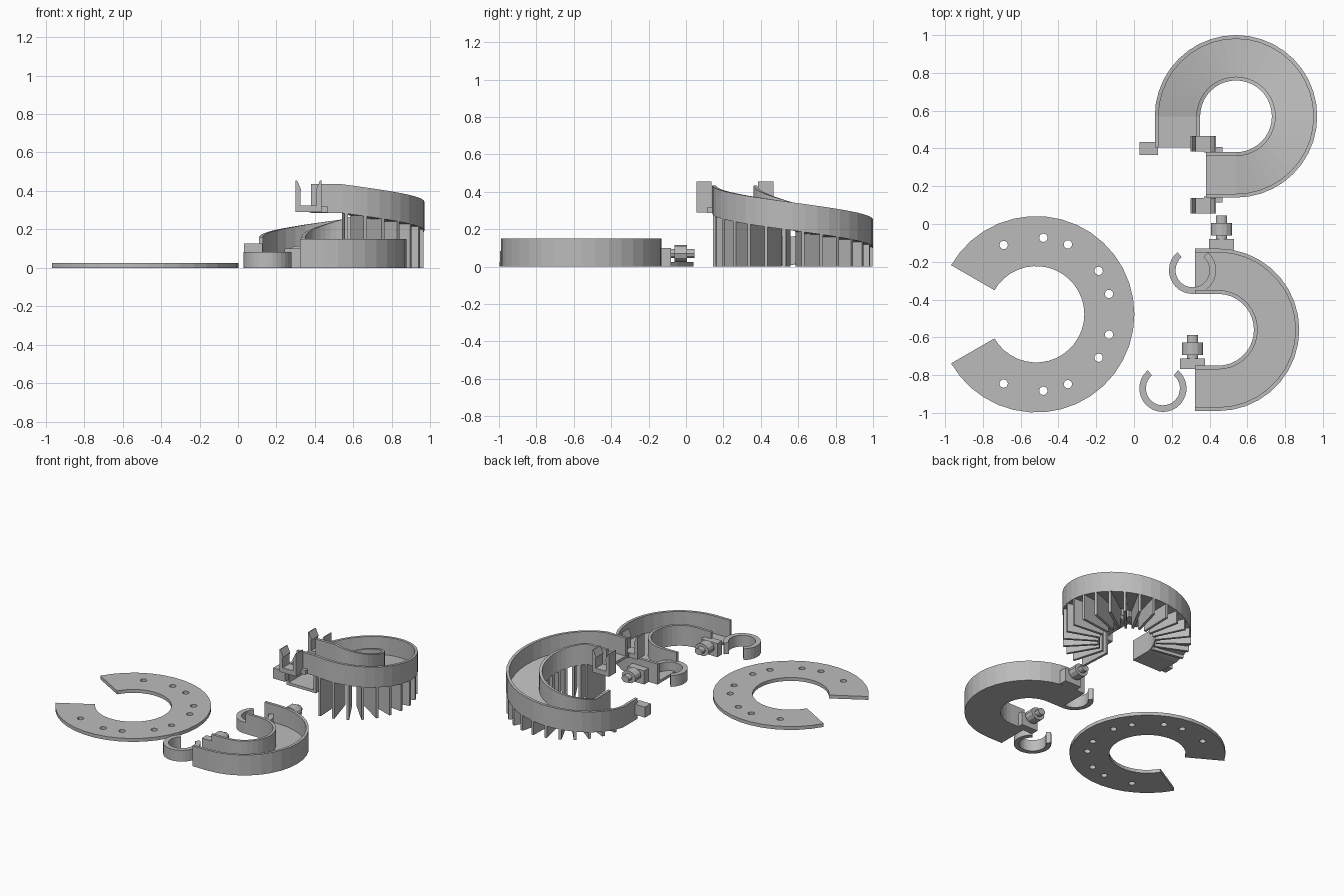
import bpy, bmesh
from math import sin, cos, radians, pi
from mathutils import Matrix, Vector

if "Cube" in bpy.data.objects:
    bpy.data.objects.remove(bpy.data.objects["Cube"], do_unlink=True)

grey = bpy.data.materials.new("plain grey")
grey.use_nodes = True
grey.diffuse_color = (0.5, 0.5, 0.5, 1)
grey.node_tree.nodes["Principled BSDF"].inputs["Base Color"].default_value = (0.5, 0.5, 0.5, 1)


def finish(bm, name):
    """Turn a bmesh into a named grey object."""
    bmesh.ops.recalc_face_normals(bm, faces=bm.faces)
    mesh = bpy.data.meshes.new(name)
    bm.to_mesh(mesh)
    bm.free()
    mesh.materials.append(grey)
    ob = bpy.data.objects.new(name, mesh)
    bpy.context.collection.objects.link(ob)
    return ob


def sweep(name, path, section):
    """Sweep a closed (radius, height) section along (x, y, z, angle) stations."""
    bm = bmesh.new()
    rings = []
    for x, y, z, a in path:
        rings.append([bm.verts.new((x + r * cos(a), y + r * sin(a), z + h)) for r, h in section])
    n = len(section)
    for a, b in zip(rings, rings[1:]):
        for i in range(n):
            bm.faces.new((a[i], a[(i + 1) % n], b[(i + 1) % n], b[i]))
    bm.faces.new(rings[0])
    bm.faces.new(rings[-1][::-1])
    return finish(bm, name)


def arc(x, y, start, end, steps, z0=0, z1=0):
    return [(x, y, z0 + (z1 - z0) * i / steps, radians(start + (end - start) * i / steps))
            for i in range(steps + 1)]


def rect(r0, r1, h):
    return [(r0, 0), (r1, 0), (r1, h), (r0, h)]


def add_box(bm, lo, hi, turn=None):
    lo, hi = Vector(lo), Vector(hi)
    m = Matrix.Translation((lo + hi) / 2) @ Matrix.Diagonal((hi - lo).to_4d())
    bmesh.ops.create_cube(bm, size=1, matrix=(turn or Matrix()) @ m)


def add_cylinder(bm, matrix, radius, depth, sides):
    bmesh.ops.create_cone(bm, cap_ends=True, segments=sides, radius1=radius,
                          radius2=radius, depth=depth, matrix=matrix)


# Trough section: floor with a thin wall on each edge
INNER, OUTER, WALL, HEIGHT, FLOOR = 0.19, 0.43, 0.02, 0.15, 0.02
trough = [(INNER, 0), (OUTER, 0), (OUTER, HEIGHT), (OUTER - WALL, HEIGHT),
          (OUTER - WALL, FLOOR), (INNER + WALL, FLOOR), (INNER + WALL, HEIGHT), (INNER, HEIGHT)]

# Open flat ring with screw holes
px, py = -0.518, -0.478
plate = sweep("flat_ring", arc(px, py, -150, 150, 32), rect(0.255, 0.52, 0.025))
bm = bmesh.new()
for hx, hy in [(-0.69, 0.367), (-0.48, 0.405), (-0.35, 0.37), (-0.187, 0.23), (-0.132, 0.108)]:
    for side in (-1, 1):
        add_cylinder(bm, Matrix.Translation((hx, py + side * hy, 0)), 0.022, 0.2, 16)
cutter = finish(bm, "hole_cutter")
cutter.hide_render = True
mod = plate.modifiers.new("holes", "BOOLEAN")
mod.object = cutter
mod.solver = "EXACT"
bpy.context.view_layer.objects.active = plate
bpy.ops.object.modifier_apply(modifier=mod.name)
bpy.data.objects.remove(cutter, do_unlink=True)

# Flat half-turn trough with straight ends
cx, cy = 0.445, -0.56
bend = arc(cx, cy, -90, 90, 18)
sweep("flat_trough", [(0.322, cy, 0, -pi / 2)] + bend + [(0.322, cy, 0, pi / 2)], trough)

# Open spring clips
for name, x, y in [("front_clip", 0.153, -0.87), ("rear_clip", 0.31, -0.245)]:
    sweep(name, arc(x, y, 130, 410, 24), rect(0.09, 0.125, 0.083))

# Stud mounts: block, neck, collar and pin, all pointing back
for name, x, y in [("front_stud", 0.31, -0.767), ("rear_stud", 0.463, -0.134)]:
    bm = bmesh.new()
    add_box(bm, (x - 0.067, y, 0), (x + 0.067, y + 0.055, 0.1))
    for radius, start, end in [(0.03, 0.05, 0.18), (0.055, 0.073, 0.14)]:
        m = Matrix.Translation((x, y + (start + end) / 2, 0.07)) @ Matrix.Rotation(pi / 2, 4, "X")
        squash = Matrix.Diagonal((1, 0.82, 1, 1))
        add_cylinder(bm, m @ squash, radius, end - start, 12)
    finish(bm, name)

# Climbing spiral trough
sx, sy, low, high = 0.54, 0.57, 0.01, 0.285
climb = arc(sx, sy, 180, -90, 30, low, high)
sweep("spiral_trough", [(sx, sy - 0.165, low, pi)] + climb + [(0.38, sy, high, -pi / 2)], trough)

# Radial support fins standing under the spiral
bm = bmesh.new()
for i in range(20):
    angle = -87 + 13.5 * i
    top = high + (low - high) * (angle + 90) / 270 + 0.008
    turn = Matrix.Translation((sx, sy, 0)) @ Matrix.Rotation(radians(angle), 4, "Z")
    add_box(bm, (INNER + 0.003, -0.009, 0), (OUTER - 0.003, 0.009, top), turn)
finish(bm, "support_fins")

# Forked snap brackets at the high end
fork = [(0.067, 0), (0.067, 0.165), (0.06, 0.165), (0.038, 0.115), (0.042, 0.105), (0.042, 0.035)]
profile = fork + [(-u, v) for u, v in reversed(fork)]
for name, y, lip in [("outer_bracket", 0.055, 0.115), ("inner_bracket", 0.385, 0.378)]:
    bm = bmesh.new()
    face = bm.faces.new([bm.verts.new((0.367 + u, y, 0.29 + v)) for u, v in profile])
    grown = bmesh.ops.extrude_face_region(bm, geom=[face])
    bmesh.ops.translate(bm, vec=(0, 0.082, 0),
                        verts=[v for v in grown["geom"] if isinstance(v, bmesh.types.BMVert)])
    add_box(bm, (0.37, lip, 0.288), (0.468, lip + 0.03, 0.32))
    finish(bm, name)

# Stop block at the low end
bm = bmesh.new()
add_box(bm, (0.03, 0.365, 0.05), (0.127, 0.434, 0.127))
finish(bm, "stop_block")
